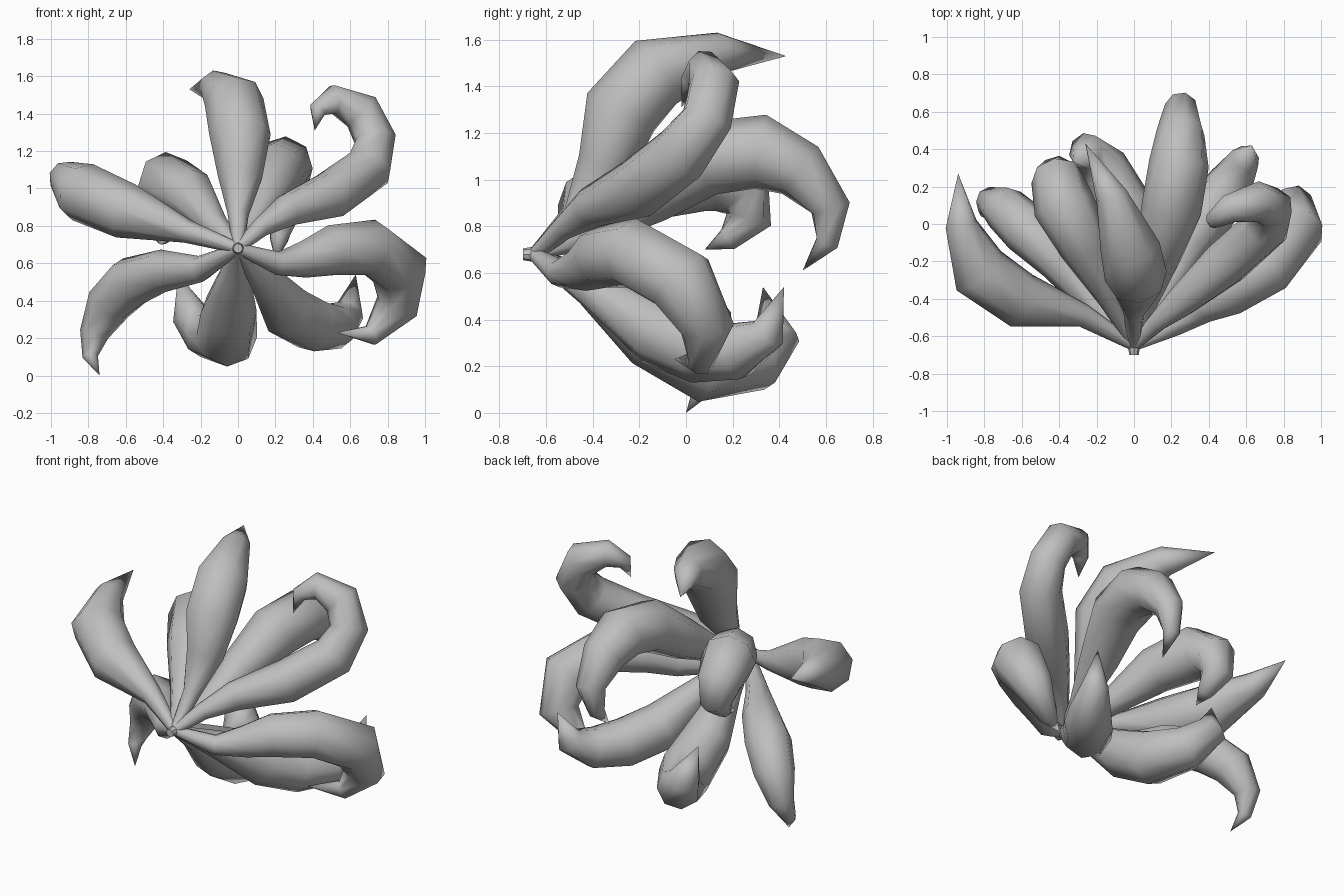
import bpy, bmesh, math
from mathutils import Vector

grey = bpy.data.materials.new("plain_grey")
grey.diffuse_color = (0.52, 0.52, 0.52, 1)

HUB = Vector((0, -0.65, 0.68))
SIDES = 8


def finish(name, bm, angle=60):
    bmesh.ops.recalc_face_normals(bm, faces=bm.faces)
    mesh = bpy.data.meshes.new(name)
    bm.to_mesh(mesh)
    bm.free()
    mesh.materials.append(grey)
    ob = bpy.data.objects.new(name, mesh)
    bpy.context.collection.objects.link(ob)
    bpy.ops.object.select_all(action='DESELECT')
    ob.select_set(True)
    bpy.context.view_layer.objects.active = ob
    bpy.ops.object.shade_smooth_by_angle(angle=math.radians(angle))
    return ob


def petal(name, path, radii):
    """Swelling tube from the hub through the path, ending in a point."""
    pts = [HUB] + [Vector(p) for p in path]
    radii = [0.028] + radii
    bm = bmesh.new()
    rings, side = [], None
    for i, r in enumerate(radii):
        before = pts[i] - pts[max(i - 1, 0)]
        after = pts[i + 1] - pts[i]
        t = (before.normalized() + after.normalized()).normalized()
        # carry the cross-section along without twisting
        if side is None:
            side = t.orthogonal()
        side = (side - t * side.dot(t)).normalized()
        up = t.cross(side)
        ring = []
        for k in range(SIDES):
            a = 2 * math.pi * k / SIDES
            ring.append(bm.verts.new(pts[i] + (side * math.cos(a) + up * math.sin(a)) * r * 1.04))
        rings.append(ring)
    tip = bm.verts.new(pts[-1])
    for k in range(SIDES):
        n = (k + 1) % SIDES
        for a, b in zip(rings, rings[1:]):
            bm.faces.new((a[k], a[n], b[n], b[k]))
        bm.faces.new((rings[-1][k], rings[-1][n], tip))
    bm.faces.new(rings[0][::-1])
    finish(name, bm)


# upper petals
petal("top_petal",
      [(0, -0.47, 0.86), (0.01, -0.35, 1.06), (0.01, -0.28, 1.29),
       (-0.02, -0.13, 1.46), (-0.12, 0.15, 1.545), (-0.26, 0.43, 1.53)],
      [0.055, 0.115, 0.16, 0.155, 0.085])
petal("upper_left_petal",
      [(-0.27, -0.49, 0.77), (-0.60, -0.41, 0.88), (-0.83, -0.25, 0.98),
       (-0.925, 0.0, 1.06), (-0.94, 0.27, 1.12)],
      [0.06, 0.145, 0.155, 0.085])
petal("upper_right_petal",
      [(0.12, -0.53, 0.79), (0.26, -0.41, 0.88), (0.49, -0.21, 0.96),
       (0.70, -0.02, 1.11), (0.735, 0.09, 1.26), (0.66, 0.12, 1.41),
       (0.51, 0.08, 1.475), (0.425, 0.02, 1.42), (0.41, -0.02, 1.31)],
      [0.05, 0.085, 0.125, 0.125, 0.11, 0.105, 0.078, 0.045])
petal("back_left_petal",
      [(-0.12, -0.40, 0.80), (-0.26, -0.12, 0.97), (-0.375, 0.10, 1.03),
       (-0.41, 0.24, 0.95), (-0.41, 0.27, 0.83), (-0.40, 0.18, 0.745),
       (-0.41, 0.08, 0.70)],
      [0.07, 0.135, 0.16, 0.135, 0.095, 0.05])
petal("back_right_petal",
      [(0.06, -0.42, 0.77), (0.13, -0.16, 0.93), (0.20, 0.08, 1.09),
       (0.24, 0.32, 1.12), (0.25, 0.49, 1.04), (0.25, 0.62, 0.88),
       (0.22, 0.605, 0.73), (0.20, 0.50, 0.61)],
      [0.065, 0.12, 0.155, 0.155, 0.125, 0.085, 0.05])

# lower petals
petal("lower_right_petal",
      [(0.21, -0.54, 0.60), (0.35, -0.44, 0.62), (0.50, -0.36, 0.67),
       (0.71, -0.23, 0.685), (0.865, -0.02, 0.565), (0.85, 0.09, 0.37),
       (0.71, 0.06, 0.215), (0.53, -0.05, 0.23)],
      [0.06, 0.095, 0.13, 0.145, 0.15, 0.115, 0.055])
petal("lower_left_petal",
      [(-0.20, -0.45, 0.57), (-0.40, -0.20, 0.56), (-0.57, -0.03, 0.50),
       (-0.69, 0.08, 0.38), (-0.77, 0.12, 0.22), (-0.79, 0.07, 0.10),
       (-0.74, 0.0, 0.0)],
      [0.068, 0.11, 0.135, 0.12, 0.075, 0.04])
petal("bottom_petal",
      [(-0.02, -0.41, 0.54), (-0.05, -0.15, 0.34), (-0.06, 0.09, 0.21),
       (-0.165, 0.30, 0.225), (-0.26, 0.39, 0.33), (-0.32, 0.33, 0.54)],
      [0.08, 0.145, 0.16, 0.13, 0.095])
petal("bottom_right_petal",
      [(0.13, -0.40, 0.53), (0.26, -0.12, 0.345), (0.40, 0.06, 0.27),
       (0.52, 0.22, 0.265), (0.595, 0.35, 0.34), (0.63, 0.42, 0.54)],
      [0.08, 0.14, 0.14, 0.12, 0.078])

# small knob where the petals meet
bm = bmesh.new()
bmesh.ops.create_cone(bm, cap_ends=True, segments=8, radius1=0.042, radius2=0.025, depth=0.10)
for v in bm.verts:
    x, y, z = v.co
    v.co = Vector((x, -0.65 - z, 0.68 + y))
finish("hub_knob", bm, 40)
